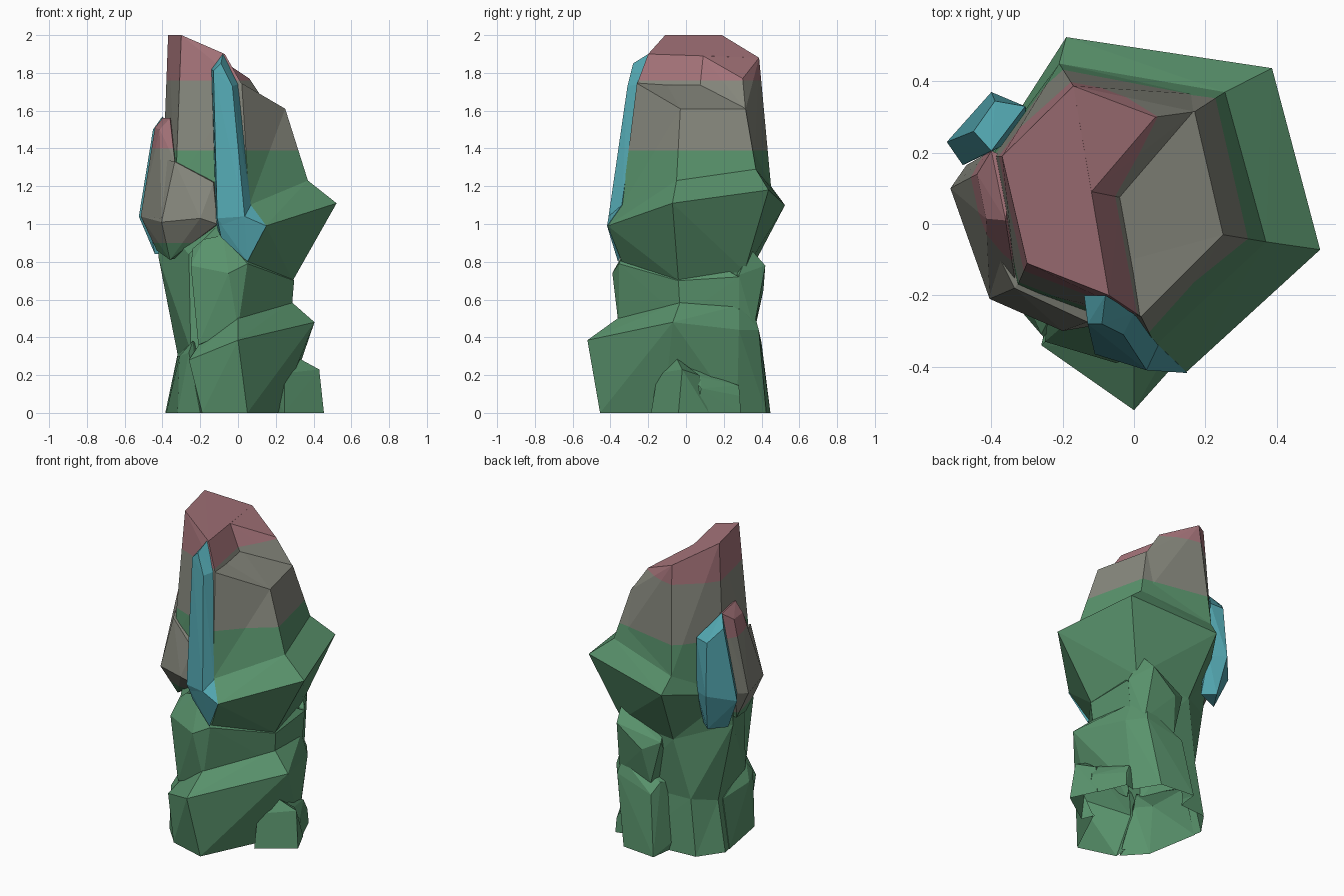
import bpy, bmesh


def material(name, rgb):
    m = bpy.data.materials.new(name)
    m.diffuse_color = (*rgb, 1)
    return m


GREEN = material("moss green", (0.10, 0.29, 0.15))
GREY = material("stone grey", (0.24, 0.245, 0.205))
PINK = material("dusty pink", (0.38, 0.175, 0.195))
TEAL = material("crystal teal", (0.085, 0.38, 0.43))
STONE = [GREEN, GREY, PINK]


def finish(name, bm, mats, bands):
    # cut at band heights, then colour faces by height
    for z in bands:
        bmesh.ops.bisect_plane(bm, geom=bm.verts[:] + bm.edges[:] + bm.faces[:],
                               plane_co=(0, 0, z), plane_no=(0, 0, 1))
    bmesh.ops.recalc_face_normals(bm, faces=bm.faces)
    for f in bm.faces:
        f.material_index = sum(f.calc_center_median().z > z for z in bands)
    me = bpy.data.meshes.new(name)
    bm.to_mesh(me)
    bm.free()
    for m in mats:
        me.materials.append(m)
    ob = bpy.data.objects.new(name, me)
    bpy.context.collection.objects.link(ob)
    return ob


def hull(name, pts, mats=STONE, bands=()):
    # faceted convex stone around a few corner points
    bm = bmesh.new()
    for p in pts:
        bm.verts.new(p)
    res = bmesh.ops.convex_hull(bm, input=bm.verts[:])
    junk = {g for g in res["geom_interior"] + res["geom_unused"] if isinstance(g, bmesh.types.BMVert)}
    bmesh.ops.delete(bm, geom=list(junk), context='VERTS')
    return finish(name, bm, mats, bands)


def loft(name, rings, mats, bands=()):
    # stone skinned over rings with equal corner counts
    bm = bmesh.new()
    vs = [[bm.verts.new(p) for p in r] for r in rings]
    for a, b in zip(vs, vs[1:]):
        for i in range(len(a)):
            j = (i + 1) % len(a)
            bm.faces.new((a[i], a[j], b[j], b[i]))
    bm.faces.new(vs[0])
    bm.faces.new(vs[-1])
    bmesh.ops.triangulate(bm, faces=bm.faces[:])
    return finish(name, bm, mats, bands)


# main column: narrow foot, flared belt, sloping shoulder
pillar = loft("rock_pillar", [
    [(-.28, .30, 0), (.15, .33, 0), (.20, -.05, 0), (.02, -.32, 0), (-.31, -.25, 0), (-.385, .15, 0)],
    [(-.23, .28, .35), (.20, .30, .35), (.26, -.05, .35), (0, -.28, .35), (-.25, -.25, .33), (-.32, .13, .31)],
    [(-.14, .33, .73), (.24, .31, .75), (.29, -.04, .70), (.05, -.34, .80), (-.26, -.22, .84), (-.42, .12, .82)],
    [(-.19, .524, 1.1), (.387, .437, 1.18), (.522, -.072, 1.11), (.147, -.415, .99), (-.12, -.26, .98), (-.43, .15, 1.03)],
    [(-.21, .45, 1.2), (.255, .37, 1.29), (.37, -.05, 1.23), (.06, -.34, 1.1), (-.18, -.2, 1.2), (-.40, .18, 1.2)],
    [(-.1, .33, 1.73), (.17, .315, 1.61), (.25, -.03, 1.61), (.02, -.26, 1.745), (-.12, -.13, 1.79), (-.15, .15, 1.78)],
], STONE, (1.39, 1.76))

parts = []

# slanted peak behind the shoulder: left half and back half leave a notch
TIP, STEP = (-.17, .387, 1.88), [(-.12, .09, 1.89), (-.04, .075, 1.735)]
parts.append(hull("peak_left", STEP + [
    TIP, (-.37, .19, 2), (-.30, -.11, 2), (-.07, -.20, 1.9), (.02, -.26, 1.74),
    (-.21, .45, 1.2), (-.40, .19, 1.2), (-.33, -.18, 1.2), (0, -.29, 1.2)], STONE, (1.39, 1.76)))
parts.append(hull("peak_back", STEP + [
    TIP, (.06, .30, 1.77), (.17, .315, 1.605), (-.21, .45, 1.2), (.24, .36, 1.25), (-.15, .08, 1.2)],
    STONE, (1.39, 1.76)))

# stone leaning on the left, with its own lower ledge
FOOT = [(-.43, .10, .86), (-.36, -.10, .81), (-.28, -.12, .86), (-.2, .1, .86)]
BELT = [(-.515, .10, 1.04), (-.405, -.21, 1.01), (-.20, -.30, 1.03), (-.11, -.285, 1.0), (-.2, .2, 1.03)]
parts.append(hull("left_stone_ledge", FOOT + BELT + [
    (-.335, -.18, 1.33), (-.13, -.275, 1.22), (-.1, -.1, 1.22), (-.2, 0, 1.3), (-.375, -.10, 1.34)],
    STONE, (.9, 1.4)))
parts.append(hull("left_stone_peak", FOOT + [
    BELT[0], (-.405, -.20, 1.03), (-.33, -.17, 1.2), (-.47, .165, 1.05), (-.40, .205, 1.56), (-.44, .14, 1.51),
    (-.415, .015, 1.5), (-.36, .01, 1.56), (-.34, .18, 1.56), (-.335, -.15, 1.335)], STONE, (.9, 1.4)))

# waist stones under the belt
parts.append(hull("waist_stone", [
    (-.24, -.25, .87), (-.18, -.27, .92), (-.08, -.28, .94), (.1, -.1, .94), (-.25, -.33, .78), (-.05, -.39, .74),
    (.05, -.355, .79), (.297, -.04, .70), (.28, .28, .72), (-.21, -.31, .36), (0, -.355, .45), (.28, -.03, .5),
    (.26, .28, .5)]))
parts.append(hull("back_waist_stone", [
    (.22, .34, .87), (.20, .42, .78), (.03, .41, .65), (-.07, .355, .70), (.275, .28, .73), (.22, .36, .45),
    (0, .36, .42), (.26, .25, .45), (-.05, .2, .45), (0, .2, .8)]))

# base stone with sloped top
parts.append(hull("base_stone", [
    (0, -.355, .505), (.28, -.03, .59), (.255, .28, .57), (-.2, -.28, .37), (.2, .36, .53), (-.05, .33, .43),
    (0, -.522, .385), (.405, -.07, .48), (.30, .28, .44), (.22, .385, .44), (-.03, .40, .37), (-.26, -.34, .28),
    (.05, -.455, 0), (-.19, -.385, 0), (.21, -.12, 0), (.24, .27, 0), (.147, .425, 0), (-.08, .447, 0)]))
parts.append(hull("left_base_stone", [
    (-.26, -.31, .32), (-.24, -.27, .38), (-.31, -.2, .3), (-.32, -.24, 0), (-.20, -.37, 0), (-.1, 0, .3),
    (-.1, 0, 0), (-.38, .1, 0), (-.32, .08, .3)]))

# small stones at the right foot
parts.append(hull("right_foot_stone", [
    (.32, -.05, .29), (.245, -.15, .21), (.43, -.02, .23), (.35, .07, .2), (.245, -.185, 0), (.455, -.04, 0),
    (.38, .12, 0), (.15, .05, 0), (.15, .05, .2)]))
parts.append(hull("right_back_foot_stone", [
    (.33, -.02, .25), (.34, .08, .19), (.27, .28, .145), (.385, .08, .13), (.295, .285, .09), (.40, .06, 0),
    (.30, .29, 0), (.15, .25, 0), (.15, 0, 0), (.15, .2, .18)]))

# weld all stones into one skin, then open the underside
for p in parts:
    mod = pillar.modifiers.new(p.name, 'BOOLEAN')
    mod.operation, mod.solver, mod.object = 'UNION', 'EXACT', p
bpy.context.view_layer.update()
skin = bpy.data.meshes.new_from_object(pillar.evaluated_get(bpy.context.evaluated_depsgraph_get()))
pillar.modifiers.clear()
pillar.data = skin
for p in parts:
    bpy.data.objects.remove(p)
bm = bmesh.new()
bm.from_mesh(skin)
bmesh.ops.delete(bm, geom=[f for f in bm.faces if all(v.co.z < .002 for v in f.verts)], context='FACES')
bm.to_mesh(skin)
bm.free()

# teal crystals
hull("front_crystal", [
    (-.08, -.20, 1.9), (-.14, -.20, 1.82), (-.13, -.28, 1.81), (-.09, -.28, 1.85), (-.03, -.31, 1.73), (.0, -.25, 1.74),
    (-.11, -.365, 1.03), (.035, -.41, 1.04), (.068, -.34, 1.1), (-.09, -.33, .93), (.04, -.35, .85),
    (-.12, -.2, 1.0)], [TEAL])
hull("front_crystal_root", [
    (.035, -.41, 1.04), (.068, -.34, 1.1), (.15, -.418, .99), (.05, -.36, .80), (-.09, -.335, .93),
    (-.105, -.36, 1.02), (0, -.25, 1.0)], [TEAL])
hull("back_crystal", [
    (-.40, .205, 1.57), (-.45, .26, 1.50), (-.39, .345, 1.42), (-.305, .33, 1.43), (-.525, .23, 1.04), (-.40, .37, 1.09),
    (-.30, .32, 1.08), (-.48, .165, 1.05), (-.44, .2, .84), (-.37, .31, .85), (-.30, .25, .85)], [TEAL])
